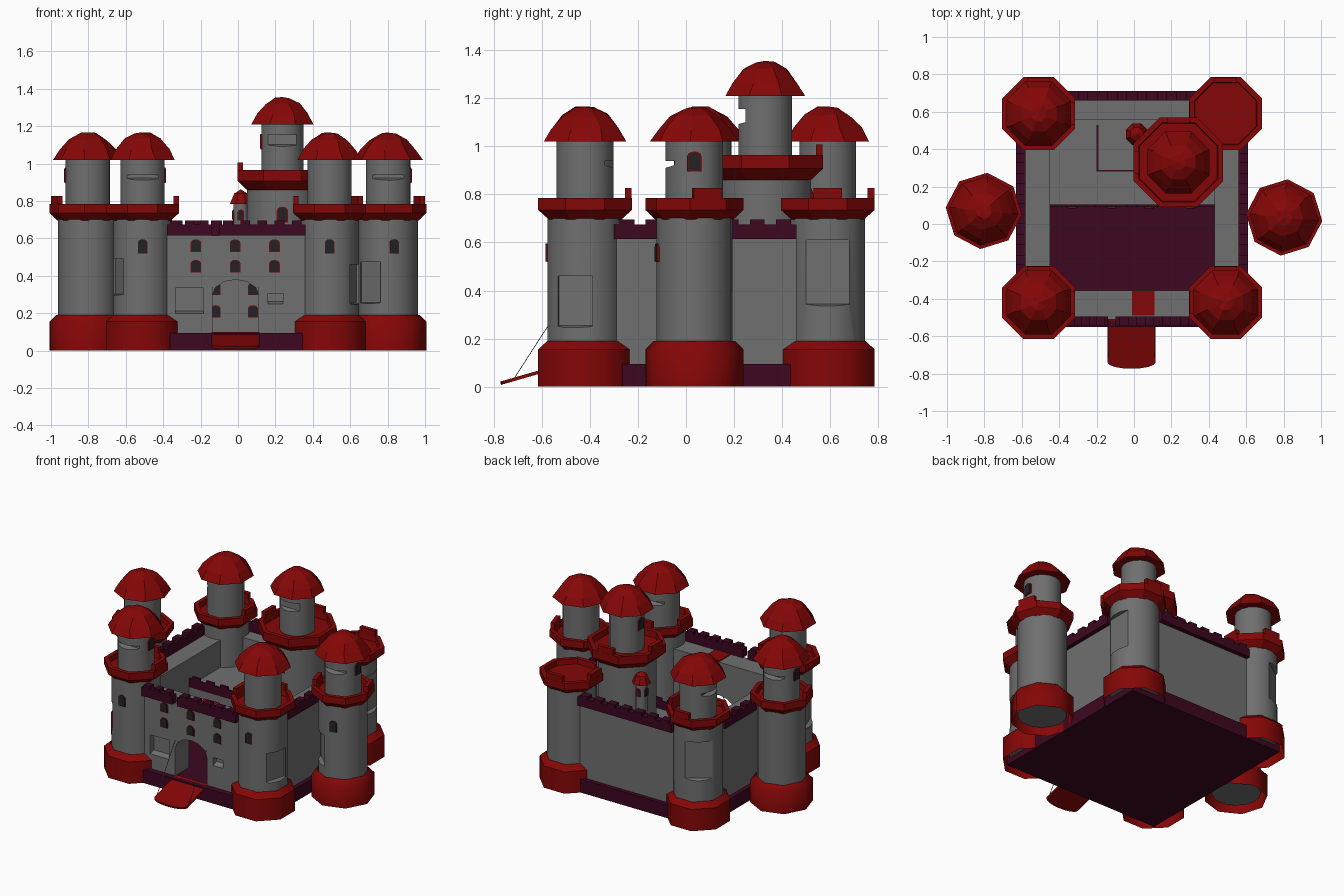
import bpy, bmesh, math, random
from mathutils import Vector, Matrix

if "Cube" in bpy.data.objects:
    bpy.data.objects.remove(bpy.data.objects["Cube"])
random.seed(4)
pi = math.pi

def material(name, r, g, b):
    m = bpy.data.materials.new(name)
    m.diffuse_color = (r, g, b, 1)
    m.use_nodes = True
    m.node_tree.nodes["Principled BSDF"].inputs["Base Color"].default_value = m.diffuse_color
    return m

RED = material("red", 0.235, 0.002, 0.002)
GREY = material("grey stone", 0.16, 0.16, 0.16)
PURPLE = material("dark purple", 0.047, 0.002, 0.015)
DARK = material("window dark", 0.016, 0.016, 0.018)

def finish(name, bm, mat, smooth=0):
    me = bpy.data.meshes.new(name)
    bmesh.ops.recalc_face_normals(bm, faces=bm.faces)
    bm.to_mesh(me)
    bm.free()
    ob = bpy.data.objects.new(name, me)
    me.materials.append(mat)
    bpy.context.collection.objects.link(ob)
    if smooth:
        bpy.ops.object.select_all(action='DESELECT')
        bpy.context.view_layer.objects.active = ob
        ob.select_set(True)
        bpy.ops.object.shade_smooth_by_angle(angle=math.radians(smooth))
    return ob

def box(name, lo, hi, mat, m=None):
    bm = bmesh.new()
    bmesh.ops.create_cube(bm, size=1)
    lo, hi = Vector(lo), Vector(hi)
    for v in bm.verts:
        v.co = (lo + hi) / 2 + v.co * (hi - lo)
        if m:
            v.co = m @ v.co
    return finish(name, bm, mat)

def lathe(name, prof, n, c, mat, rot=0, smooth=0, jitter=0):
    """Turned part; radii are measured to the middle of the flats."""
    bm = bmesh.new()
    rings = []
    for i, (r, z) in enumerate(prof):
        if r == 0:
            rings.append([bm.verts.new((c[0], c[1], z))])
            continue
        j = jitter if i > 1 else 0
        ring = []
        for k in range(n):
            a = rot + (2 * k + 1) * pi / n + random.uniform(-j, j) * 8
            q = r / math.cos(pi / n)
            ring.append(bm.verts.new((c[0] + q * math.cos(a), c[1] + q * math.sin(a), z + random.uniform(-j, j))))
        rings.append(ring)
    for a, b in zip(rings, rings[1:]):
        for k in range(n):
            l = (k + 1) % n
            if len(a) == 1:
                bm.faces.new((a[0], b[l], b[k]))
            elif len(b) == 1:
                bm.faces.new((a[k], a[l], b[0]))
            else:
                bm.faces.new((a[k], a[l], b[l], b[k]))
    return finish(name, bm, mat, smooth)

def facing(c, ang, r, z):
    """Matrix whose -y axis points outward at angle ang, r away from c."""
    return Matrix.Translation((c[0] + r * math.cos(ang), c[1] + r * math.sin(ang), z)) @ Matrix.Rotation(ang + pi / 2, 4, 'Z')

def arch_prism(name, w, h, y0, y1, mat, m):
    s = h - w * 0.35
    pts = [(-w / 2, 0), (w / 2, 0)]
    pts += [(w / 2 * math.cos(k * pi / 6), s + w * 0.35 * math.sin(k * pi / 6)) for k in range(7)]
    bm = bmesh.new()
    f = bm.faces.new([bm.verts.new((x, y0, z)) for x, z in pts])
    for v in bmesh.ops.extrude_face_region(bm, geom=[f])['geom']:
        if isinstance(v, bmesh.types.BMVert):
            v.co.y = y1
    bm.transform(m)
    return finish(name, bm, mat)

def window(c, ang, r, z, w=0.048, h=0.075, rim=0.012):
    m = facing(c, ang, r, z)
    arch_prism("window_frame", w + rim, h + rim * 0.7, 0.002, -0.005, RED, m @ Matrix.Translation((0, 0, -rim * 0.35)))
    arch_prism("window_pane", w, h, 0.0, -0.008, DARK, m)

def carve(ob, cutter):
    md = ob.modifiers.new("cut", 'BOOLEAN')
    md.operation = 'DIFFERENCE'
    md.solver = 'EXACT'
    md.object = cutter
    bpy.context.view_layer.objects.active = ob
    bpy.ops.object.modifier_apply(modifier="cut")
    bpy.data.objects.remove(cutter)

def chip(ob, c, ang, r, z, w, h, d=0.028):
    """Broken patch of stone with a sloping ledge at its foot."""
    cut = box("chip_cutter", (-w / 2, -0.1, -h / 2), (w / 2, d, h / 2), GREY)
    for v in cut.data.vertices:
        if v.co.y > 0 and v.co.z < 0:
            v.co.z += d * 1.2
    cut.data.transform(facing(c, ang, r, z))
    carve(ob, cut)

def roof(c, z, r, rot):
    k = r / 0.17
    lathe("tower_roof", [(0, z + 0.005), (r, z), (0.138 * k, z + 0.055), (0.093 * k, z + 0.11), (0.04 * k, z + 0.14), (0, z + 0.146)],
          8, c, RED, rot, jitter=0.007)

def collar(c, ri, ro, z, h, rot, merlons):
    lathe("tower_collar", [(ri, z), (ro, z + h * 0.45), (ro, z + h), (ro - 0.028, z + h), (ro - 0.032, z + h * 0.6), (0, z + h * 0.6)],
          8, c, RED, rot)
    for a in merlons:
        box("collar_merlon", (-0.06, -0.014, 0), (0.06, 0.014, 0.045), RED, facing(c, a, ro - 0.015, z + h - 0.003))

def tower(c, rot, merlons, shaft_win, top_win, chips, notch, k=1):
    lathe("tower_base", [(0.195 * k, 0), (0.195 * k, 0.155), (0.158, 0.19)], 8, c, RED, rot, 46)
    shaft = lathe("tower_shaft", [(0, 0.04), (0.156, 0.04), (0.156, 0.72), (0, 0.72)], 16, c, GREY, rot, 35)
    for a, z, w, h in chips:
        chip(shaft, c, a, 0.156, z, w, h)
    collar(c, 0.15, 0.195 * k, 0.695, 0.09, rot, merlons)
    for a in shaft_win:
        window(c, a, 0.156, 0.52, rim=0.003)
    if notch is not None:
        up = lathe("tower_turret", [(0, 0.74), (0.118, 0.74), (0.118, 1.04), (0, 1.04)], 16, c, GREY, rot, 35)
        chip(up, c, notch, 0.118, 0.91, 0.17, 0.06, 0.035)
        for a in top_win:
            window(c, a, 0.118, 0.9)
        roof(c, 1.02, 0.172, rot)

# Corner towers (back right one has no turret), then side towers
F, B, R, L = -pi / 2, pi / 2, 0, pi
tower((-0.51, -0.42), 0, [R, B], [F], [R], [(L + 0.35, 0.38, 0.15, 0.22)], F)
tower((0.49, -0.42), 0, [L, B], [F], [], [(R - 0.3, 0.34, 0.15, 0.24)], B)
tower((-0.51, 0.59), 0, [R, B], [], [], [(2.2, 0.46, 0.18, 0.3)], L)
tower((0.49, 0.59), 0, [L, B], [], [], [(R, 0.46, 0.18, 0.3)], None)
tower((-0.803, 0.07), 0.3, [L + 0.3], [], [L], [], B, 0.97)
tower((0.803, 0.035), 0.3, [R + 0.3, L + 0.3], [F + 0.2], [R], [(F - 0.75, 0.35, 0.15, 0.25)], F, 0.97)

# Plinth and courtyard floor
box("plinth", (-0.63, -0.55, 0), (0.61, 0.71, 0.095), PURPLE)

# Curtain wall: hollow ring with an open arched gate
wall = box("curtain_wall", (-0.6, -0.51, 0.05), (0.58, 0.68, 0.615), GREY)
carve(wall, box("yard_cutter", (-0.45, -0.355, -0.1), (0.43, 0.56, 1), GREY))
carve(wall, arch_prism("gate_cutter", 0.25, 0.35, -0.2, 0.2, GREY, Matrix.Translation((-0.013, -0.45, 0.03))))
chip(wall, (-0.26, -0.51), F, 0, 0.25, 0.15, 0.17, 0.04)
chip(wall, (0.2, -0.51), F, 0, 0.26, 0.08, 0.09, 0.04)

# Parapets with small merlons
def parapet(name, p, q, ang, z, n, t=0.05):
    p, q = Vector(p), Vector(q)
    w = (q - p).length
    m = facing((p + q) / 2, ang, 0, z)
    box(name, (-w / 2, -t / 2, 0), (w / 2, t / 2, 0.06), PURPLE, m)
    for i in range(n):
        c = -w / 2 + w * (i + 0.5) / n
        hw = w / n * 0.28
        box(name + "_merlon", (c - hw, -t / 2, 0.055), (c + hw, t / 2, 0.08), PURPLE, m)

parapet("front_parapet", (-0.38, -0.52), (-0.14, -0.52), F, 0.615, 3)
parapet("front_parapet", (-0.1, -0.52), (0.36, -0.52), F, 0.615, 5)
parapet("back_parapet", (-0.38, 0.685), (0.36, 0.685), B, 0.615, 7)
for a, x in ((L, -0.605), (R, 0.585)):
    parapet("side_parapet", (x, -0.3), (x, 0.46), a, 0.615, 7)
box("gatehouse_mat", (-0.01, -0.49, 0.61), (0.11, -0.358, 0.622), RED)

# Front windows
for x in (-0.225, -0.015, 0.195):
    for z in (0.42, 0.53):
        window((x, -0.51), F, 0, z, 0.048, 0.062, 0.009)

# Inner hall behind the courtyard
box("inner_hall", (-0.455, 0.09, 0.05), (0.435, 0.6, 0.42), GREY)
parapet("hall_parapet", (-0.45, 0.097), (0.43, 0.097), F, 0.415, 8, 0.014)
for x in (-0.33, -0.12, 0.08, 0.3):
    for z in (0.18, 0.3):
        window((x, 0.09), F, 0, z, 0.046, 0.06, 0.009)
for lo, hi in (((-0.2, 0.28), (-0.19, 0.53)), ((-0.2, 0.28), (0.0, 0.29))):
    box("hatch_line", (*lo, 0.415), (*hi, 0.424), PURPLE)

# Keep
K = (0.237, 0.33)
lathe("keep_drum", [(0, 0.1), (0.19, 0.1), (0.19, 0.9), (0, 0.9)], 16, K, GREY, 0, 35)
collar(K, 0.19, 0.24, 0.86, 0.105, 0, [L, B])
kt = lathe("keep_turret", [(0, 0.9), (0.112, 0.9), (0.112, 1.23), (0, 1.23)], 16, K, GREY, 0, 35)
chip(kt, K, F, 0.112, 1.11, 0.16, 0.09, 0.03)
window(K, F, 0.19, 0.69)
window(K, L, 0.112, 1.08)
roof(K, 1.21, 0.166, 0)

# Small lookout beside the keep
T = (0.015, 0.48)
lathe("lookout_shaft", [(0.038, 0.4), (0.038, 0.8)], 8, T, GREY, 0, 46)
lathe("lookout_roof", [(0, 0.785), (0.058, 0.785), (0.035, 0.84), (0, 0.862)], 8, T, RED)
for a in (F, B, L):
    window(T, a, 0.038, 0.7, 0.022, 0.05)

# Drawbridge with rounded tip, and its chains
bm = bmesh.new()
pts = [(-0.128, 0), (0.128, 0)] + [(0.128 * math.cos(k * pi / 8), -0.25 - 0.035 * math.sin(k * pi / 8)) for k in range(9)]
f = bm.faces.new([bm.verts.new((x, y, 0)) for x, y in pts])
for v in bmesh.ops.extrude_face_region(bm, geom=[f])['geom']:
    if isinstance(v, bmesh.types.BMVert):
        v.co.z = -0.014
bm.transform(Matrix.Translation((-0.013, -0.5, 0.1)) @ Matrix.Rotation(math.atan2(0.078, 0.27), 4, 'X'))
finish("drawbridge", bm, RED)
for x in (-0.138, 0.112):
    a, b = Vector((x, -0.715, 0.035)), Vector((x, -0.505, 0.36))
    m = Matrix.Translation(a) @ (b - a).to_track_quat('Z', 'Y').to_matrix().to_4x4()
    box("bridge_chain", (-0.0015, -0.0015, 0), (0.0015, 0.0015, (b - a).length), GREY, m)
